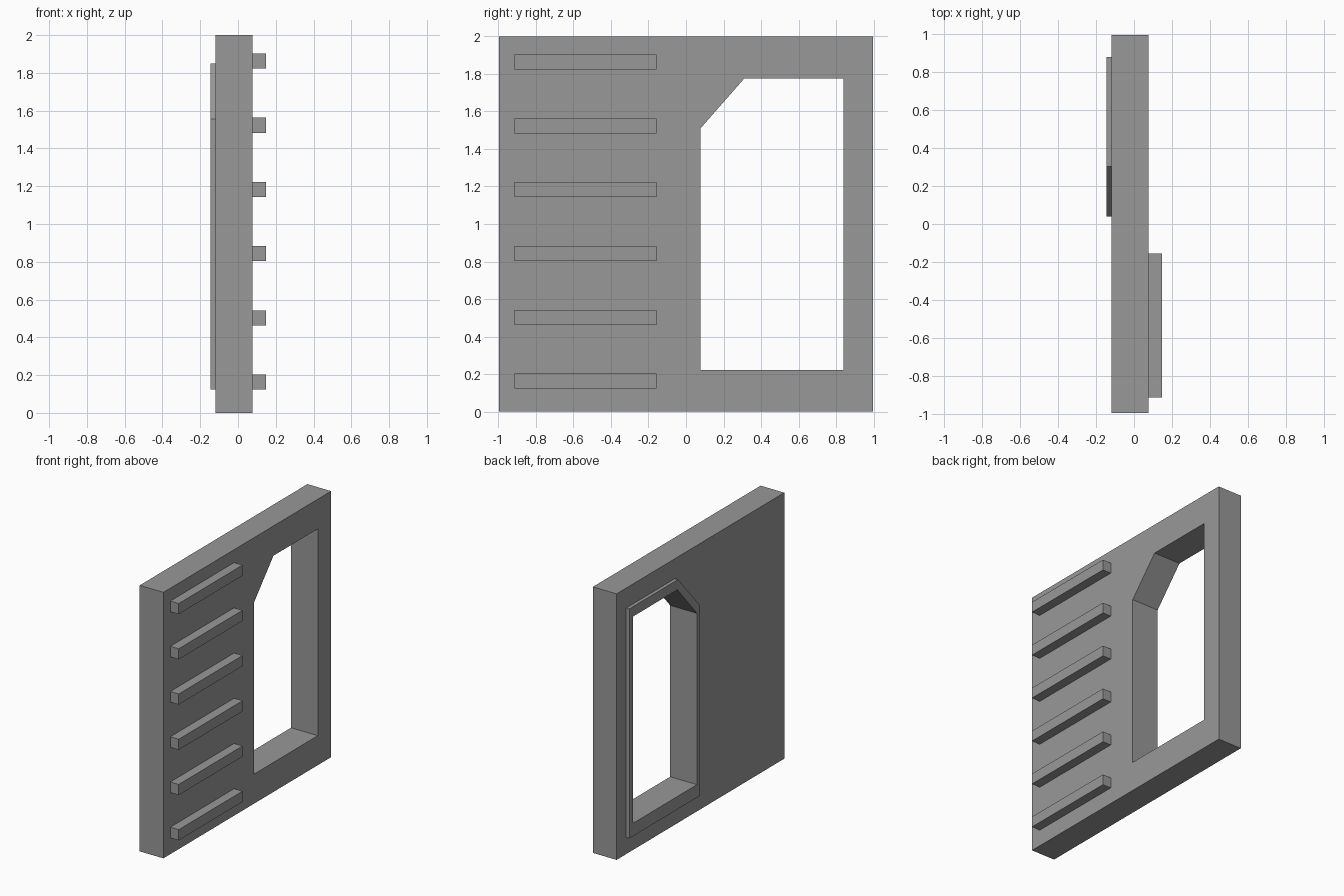
import bpy, bmesh
from mathutils import Vector

if "Cube" in bpy.data.objects:
    bpy.data.objects.remove(bpy.data.objects["Cube"])

# Dark grey for every part
grey = bpy.data.materials.new("dark_grey")
grey.diffuse_color = (0.315, 0.315, 0.315, 1)
grey.use_nodes = True
grey.node_tree.nodes["Principled BSDF"].inputs["Base Color"].default_value = grey.diffuse_color


def pierced_plate(name, outer, inner, x0, x1):
    """Plate from a (y, z) outline with a hole, extruded along x."""
    bm = bmesh.new()
    edges = []
    for loop in (outer, inner):
        vs = [bm.verts.new((x0, y, z)) for y, z in loop]
        edges += [bm.edges.new((vs[i - 1], vs[i])) for i in range(len(vs))]
    bmesh.ops.triangle_fill(bm, edges=edges, use_beauty=True, normal=Vector((1, 0, 0)))
    ext = bmesh.ops.extrude_face_region(bm, geom=bm.faces[:], use_keep_orig=True)
    moved = [g for g in ext["geom"] if isinstance(g, bmesh.types.BMVert)]
    bmesh.ops.translate(bm, verts=moved, vec=(x1 - x0, 0, 0))
    return finish(name, bm)


def box(name, lo, hi):
    bm = bmesh.new()
    bmesh.ops.create_cube(bm, size=1)
    for v in bm.verts:
        v.co = [(a + b) / 2 + c * (b - a) for a, b, c in zip(lo, hi, v.co)]
    return finish(name, bm)


def finish(name, bm):
    bmesh.ops.recalc_face_normals(bm, faces=bm.faces[:])
    mesh = bpy.data.meshes.new(name)
    bm.to_mesh(mesh)
    bm.free()
    mesh.materials.append(grey)
    obj = bpy.data.objects.new(name, mesh)
    bpy.context.collection.objects.link(obj)
    return obj


BACK, FACE = -0.12, 0.077

# Window opening with one clipped corner
opening = [(0.078, 0.222), (0.838, 0.222), (0.838, 1.776), (0.311, 1.776), (0.078, 1.51)]

# Main wall panel
wall = [(-0.996, 0), (0.996, 0), (0.996, 2), (-0.996, 2)]
pierced_plate("wall_panel", wall, opening, BACK, FACE)

# Raised trim around the opening on the back
trim = [(0.04, 0.125), (0.882, 0.125), (0.882, 1.85), (0.304, 1.85), (0.04, 1.555)]
pierced_plate("window_trim", trim, opening, -0.146, BACK)

# Six horizontal slats on the face
for i in range(6):
    z = 0.163 + i * 0.34
    box(f"slat_{i + 1}", (FACE, -0.914, z - 0.04), (0.147, -0.156, z + 0.04))
